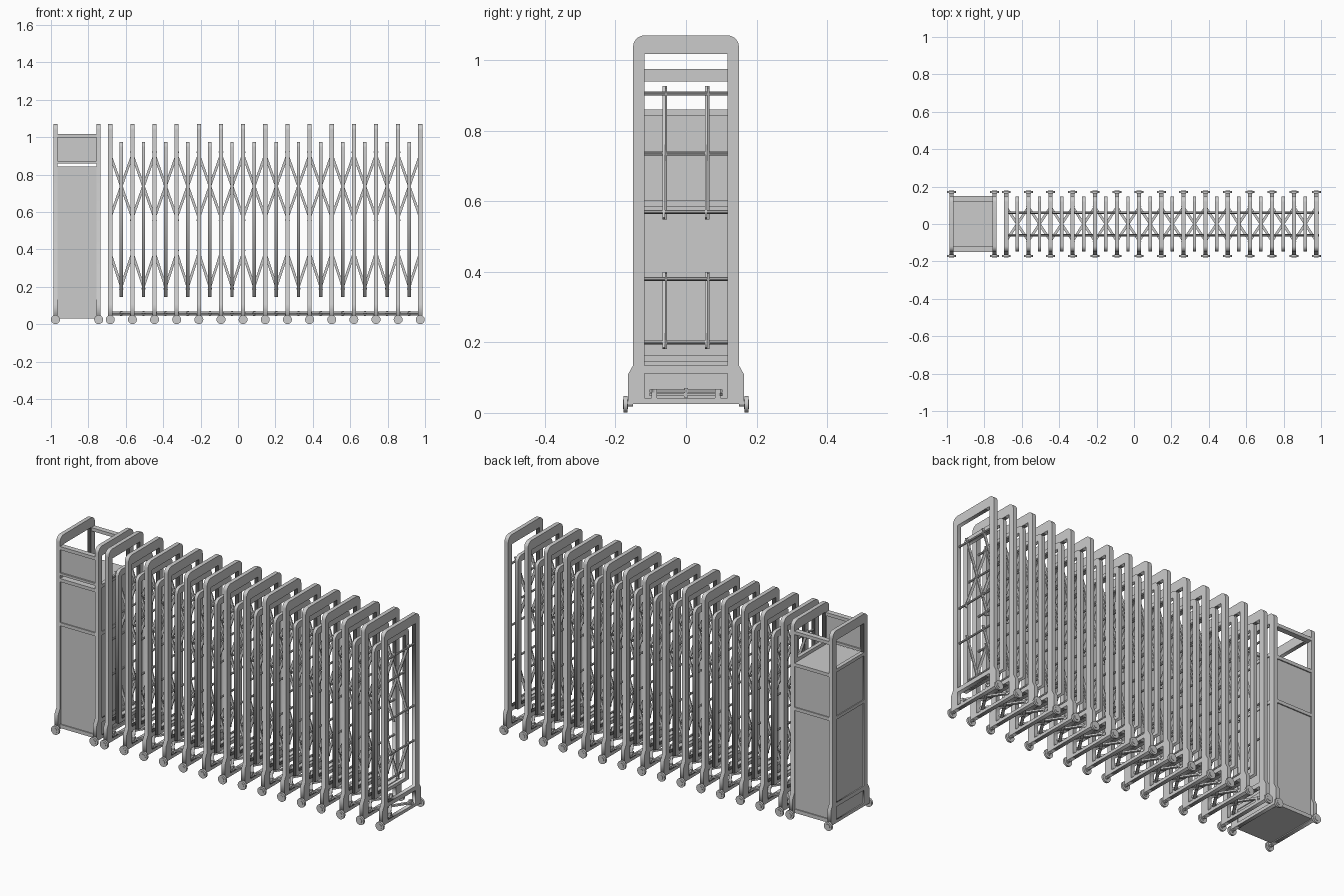
import bpy, bmesh, math
from mathutils import Matrix, Vector

if "Cube" in bpy.data.objects:
    bpy.data.objects.remove(bpy.data.objects["Cube"])

STEP = 0.1184
TALL_X = [-0.683 + STEP * i for i in range(15)]
SHORT_X = [x + STEP / 2 for x in TALL_X[:-1]]
HEAD_X = [-0.976, -0.745]


def finish(name, bm, smooth=False):
    me = bpy.data.meshes.new(name)
    bm.to_mesh(me)
    bm.free()
    ob = bpy.data.objects.new(name, me)
    bpy.context.collection.objects.link(ob)
    if smooth:
        bpy.ops.object.select_all(action='DESELECT')
        ob.select_set(True)
        bpy.context.view_layer.objects.active = ob
        bpy.ops.object.shade_smooth_by_angle()
    return ob


def box(bm, x, y, z):
    """Box from three (low, high) ranges."""
    size = [b - a for a, b in (x, y, z)]
    mid = [(a + b) / 2 for a, b in (x, y, z)]
    m = Matrix.Translation(mid) @ Matrix.Diagonal((*size, 1))
    bmesh.ops.create_cube(bm, size=1, matrix=m)


def strip(bm, p, q, side, width, thick, extra=0.012):
    """Flat bar from p to q; side is the thickness direction."""
    p, q, n = Vector(p), Vector(q), Vector(side)
    d = (q - p).normalized()
    w = n.cross(d)
    rot = Matrix((d, w, n)).transposed().to_4x4()
    length = (q - p).length + 2 * extra
    m = Matrix.Translation((p + q) / 2) @ rot @ Matrix.Diagonal((length, width, thick, 1))
    bmesh.ops.create_cube(bm, size=1, matrix=m)


def rod(bm, x, z, r, y0, y1, seg=8):
    m = Matrix.Translation((x, (y0 + y1) / 2, z)) @ Matrix.Rotation(math.pi / 2, 4, 'X')
    bmesh.ops.create_cone(bm, cap_ends=True, segments=seg, radius1=r, radius2=r,
                          depth=y1 - y0, matrix=m)


def arch(half, top, r):
    """Right-hand rounded top corner, from the side up to the top edge."""
    return [(half - r + r * math.cos(a), top - r + r * math.sin(a))
            for a in [math.pi / 2 * i / 6 for i in range(7)]]


def mirrored(right):
    return right + [(-y, z) for y, z in reversed(right)]


def rect(h, z0, z1):
    return [(-h, z0), (h, z0), (h, z1), (-h, z1)]


def plate(name, loops, half_thick, xs):
    """Extruded outline with holes, standing in the YZ plane, one per x."""
    cu = bpy.data.curves.new(name + "_profile", 'CURVE')
    cu.dimensions = '2D'
    cu.fill_mode = 'BOTH'
    cu.extrude = half_thick
    for pts in loops:
        sp = cu.splines.new('POLY')
        sp.points.add(len(pts) - 1)
        for pt, (y, z) in zip(sp.points, pts):
            pt.co = (y, z, 0, 1)
        sp.use_cyclic_u = True
    tmp = bpy.data.objects.new(name + "_profile", cu)
    bpy.context.collection.objects.link(tmp)
    me = bpy.data.meshes.new_from_object(
        tmp.evaluated_get(bpy.context.evaluated_depsgraph_get()))
    me.name = name
    bpy.data.objects.remove(tmp)
    for x in xs:
        ob = bpy.data.objects.new(name, me)
        ob.rotation_euler = (math.pi / 2, 0, math.pi / 2)
        ob.location.x = x
        bpy.context.collection.objects.link(ob)


# Tall wheeled frames with flared feet, and short hanging frames
tall_outer = mirrored([(0.165, 0.025), (0.165, 0.108), (0.15, 0.135)] + arch(0.15, 1.07, 0.032))
tall_loops = [tall_outer, rect(0.118, 0.135, 1.018), rect(0.118, 0.042, 0.112)]
plate("tall_frame", tall_loops, 0.011, TALL_X)
plate("head_frame", tall_loops, 0.011, HEAD_X)
short_outer = mirrored([(0.147, 0.145)] + arch(0.147, 0.975, 0.03))
plate("short_frame", [short_outer, rect(0.118, 0.163, 0.94)], 0.009, SHORT_X)

# Wheels with hubs and axle stubs
bm = bmesh.new()
for x in TALL_X + HEAD_X:
    for s in (-1, 1):
        for r, a, b, seg in ((0.024, 0.166, 0.177, 20), (0.013, 0.164, 0.179, 12),
                             (0.007, 0.15, 0.17, 8)):
            rod(bm, x, 0.0245, r, min(s * a, s * b), max(s * a, s * b), seg)
finish("wheels", bm, True)

# Cross rods carrying the lattice
bm = bmesh.new()
for xs, zs in ((TALL_X, (0.905, 0.57, 0.38)), (SHORT_X, (0.735, 0.2))):
    for x in xs:
        for z in zs:
            rod(bm, x, z, 0.0055, -0.122, 0.122)
finish("cross_rods", bm, True)

# Upright scissor lattices on two planes
bm = bmesh.new()
Y = (0, 1, 0)
for x in SHORT_X:
    l, r = x - STEP / 2, x + STEP / 2
    for y in (-0.06, 0.06):
        a, b = y - 0.003, y + 0.003
        strip(bm, (l, a, 0.905), (r, a, 0.57), Y, 0.014, 0.006, 0.02)
        strip(bm, (l, b, 0.57), (r, b, 0.905), Y, 0.014, 0.006, 0.02)
        strip(bm, (l, a, 0.38), (x, a, 0.2), Y, 0.014, 0.006, 0.018)
        strip(bm, (x, b, 0.2), (r, b, 0.38), Y, 0.014, 0.006, 0.018)
finish("upright_lattice", bm)

# Flat scissor lattice near the floor, with pivot pins
bm = bmesh.new()
Z = (0, 0, 1)
for x in SHORT_X:
    l, r = x - STEP / 2, x + STEP / 2
    strip(bm, (l, -0.09, 0.052), (r, 0.09, 0.052), Z, 0.014, 0.009)
    strip(bm, (l, 0.09, 0.062), (r, -0.09, 0.062), Z, 0.014, 0.009)
    box(bm, (x - 0.006, x + 0.006), (-0.006, 0.006), (0.043, 0.071))
for x in TALL_X:
    for y in (-0.09, 0.09):
        box(bm, (x - 0.008, x + 0.008), (y - 0.008, y + 0.008), (0.042, 0.068))
finish("floor_lattice", bm)

# Drive head cabinet
x0, x1 = HEAD_X
bm = bmesh.new()
box(bm, (x0 - 0.006, x1 + 0.006), (-0.143, 0.143), (0.03, 0.842))
finish("head_cabinet", bm)

# Cabinet trim: rails along the sides and across the frames
bm = bmesh.new()
for s in (-1, 1):
    ys = sorted((s * 0.12, s * 0.149))
    for z0, z1 in ((0.03, 0.05), (0.585, 0.603), (0.824, 0.842), (0.998, 1.016)):
        box(bm, (x0, x1), ys, (z0, z1))
for x in HEAD_X:
    for z0, z1 in ((0.585, 0.603), (0.842, 0.86)):
        box(bm, (x - 0.0105, x + 0.0105), (-0.12, 0.12), (z0, z1))
finish("head_trim", bm)

# Control panel at the top front of the head
bm = bmesh.new()
box(bm, (x0, x1), (-0.14, -0.128), (0.862, 1.0))
box(bm, (x0, x1), (-0.149, -0.12), (0.859, 0.872))
finish("head_top_panel", bm)
